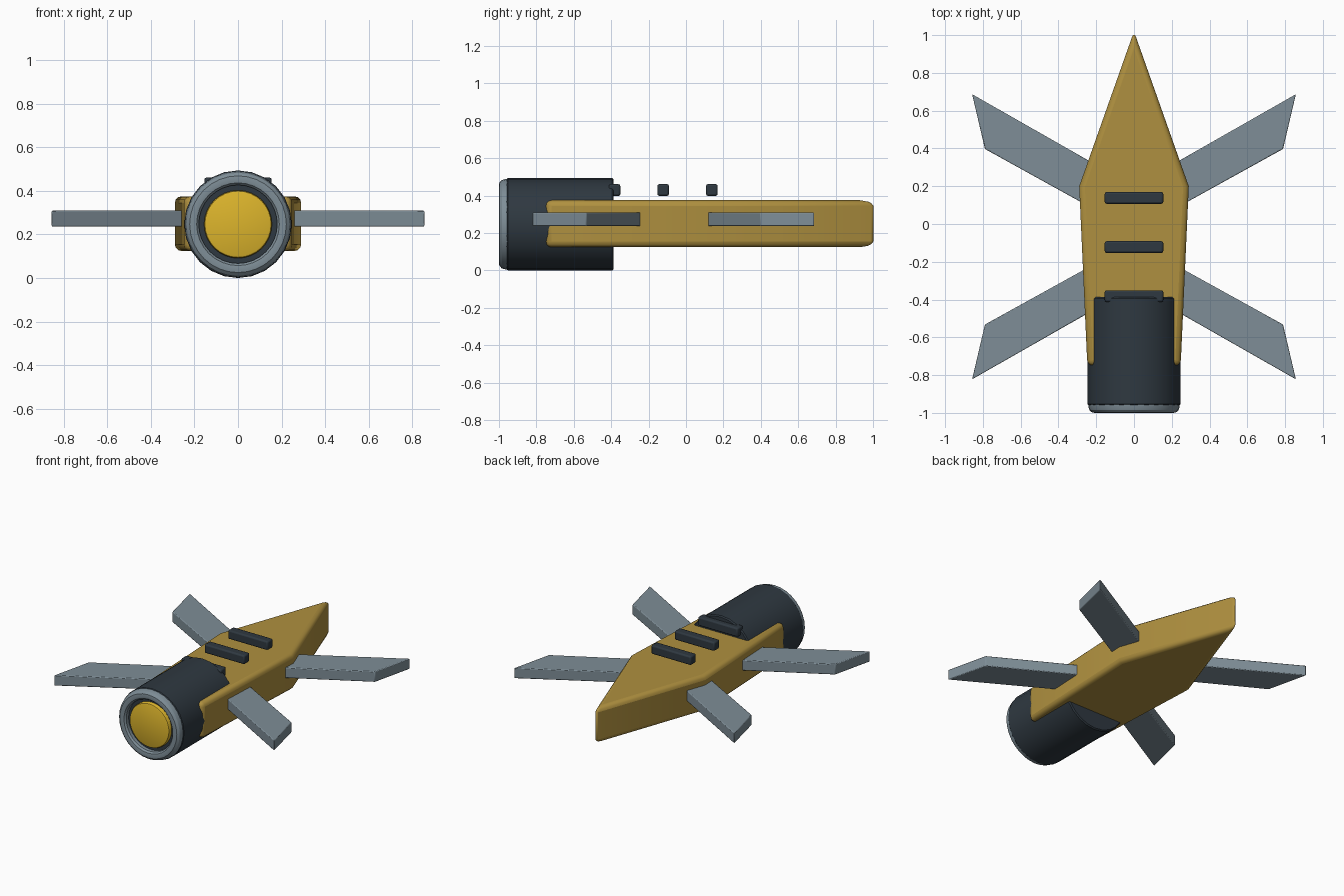
import bpy, bmesh, math

if "Cube" in bpy.data.objects:
    bpy.data.objects.remove(bpy.data.objects["Cube"])

AXIS_Z = 0.247  # height of the engine centre line


def material(name, color):
    m = bpy.data.materials.new(name)
    m.diffuse_color = (*color, 1)
    m.use_nodes = True
    m.node_tree.nodes["Principled BSDF"].inputs["Base Color"].default_value = m.diffuse_color
    return m


GOLD = material("gold", (0.43, 0.28, 0.05))
DARK = material("dark", (0.028, 0.04, 0.052))
STEEL = material("steel", (0.21, 0.27, 0.31))
GLOW = material("glow", (0.72, 0.46, 0.025))


def finish(name, bm, mat, bevel=0, segments=2):
    bmesh.ops.recalc_face_normals(bm, faces=bm.faces)
    mesh = bpy.data.meshes.new(name)
    bm.to_mesh(mesh)
    bm.free()
    mesh.materials.append(mat)
    obj = bpy.data.objects.new(name, mesh)
    bpy.context.collection.objects.link(obj)
    if bevel:
        mod = obj.modifiers.new("bevel", 'BEVEL')
        mod.width, mod.segments = bevel, segments
        mod.limit_method = 'ANGLE'
        mod.angle_limit = math.radians(35)
    bpy.context.view_layer.objects.active = obj
    obj.select_set(True)
    bpy.ops.object.shade_smooth_by_angle(angle=math.radians(30))
    obj.select_set(False)
    return obj


def plate(name, outline, z0, z1, mat, bevel, segments=2):
    """Extrude a plan outline between two heights."""
    bm = bmesh.new()
    low = [bm.verts.new((x, y, z0)) for x, y in outline]
    high = [bm.verts.new((x, y, z1)) for x, y in outline]
    bm.faces.new(low)
    bm.faces.new(high)
    n = len(outline)
    for i in range(n):
        j = (i + 1) % n
        bm.faces.new((low[i], low[j], high[j], high[i]))
    return finish(name, bm, mat, bevel, segments)


def lathe(name, profile, sides, mat, closed=False):
    """Spin (radius, y) points around the engine axis."""
    bm = bmesh.new()
    rings = []
    for r, y in profile:
        rings.append([bm.verts.new((r * math.cos(a), y, AXIS_Z + r * math.sin(a)))
                      for a in (2 * math.pi * k / sides for k in range(sides))])
    pairs = list(zip(rings, rings[1:]))
    if closed:
        pairs.append((rings[-1], rings[0]))
    else:
        bm.faces.new(rings[0])
        bm.faces.new(rings[-1])
    for a, b in pairs:
        for k in range(sides):
            m = (k + 1) % sides
            bm.faces.new((a[k], a[m], b[m], b[k]))
    return finish(name, bm, mat)


# Arrow-shaped hull
right = [(0.29, 0.2), (0.247, -0.75)]
hull = [(0, 1.02)] + right + [(-x, y) for x, y in reversed(right)]
plate("hull", hull, 0.124, 0.375, GOLD, 0.03, 3)

# Four swept fins, the rear pair mirrored front to back
fin = [(0.857, 0.687), (0.789, 0.397), (0.23, 0.088), (0.23, 0.33)]
for end, sy, shift in (("front", 1, 0), ("rear", -1, -0.135)):
    for side, sx in (("right", 1), ("left", -1)):
        plate(f"{end}_{side}_fin", [(sx * x, sy * y + shift) for x, y in fin],
              0.236, 0.31, STEEL, 0.005)

# Three ribs floating above the hull
for i, y in enumerate((0.138, -0.122, -0.382)):
    plate(f"rib_{i + 1}", [(-0.155, y - 0.031), (0.155, y - 0.031),
                           (0.155, y + 0.031), (-0.155, y + 0.031)],
          0.398, 0.461, DARK, 0.01)

# Engine barrel, nozzle ring and glowing exhaust disc
lathe("engine_barrel", [(0.24, -0.387), (0.247, -0.395), (0.247, -0.952), (0.24, -0.96)],
      24, DARK)
lathe("nozzle_ring", [(0.18, -0.95), (0.18, -0.985), (0.19, -0.997), (0.205, -1.0),
                      (0.222, -0.998), (0.236, -0.985), (0.242, -0.965), (0.242, -0.95)],
      32, STEEL, closed=True)
lathe("exhaust_disc", [(0.156, -0.94), (0.156, -0.977), (0.152, -0.985), (0.145, -0.988)],
      32, GLOW)
